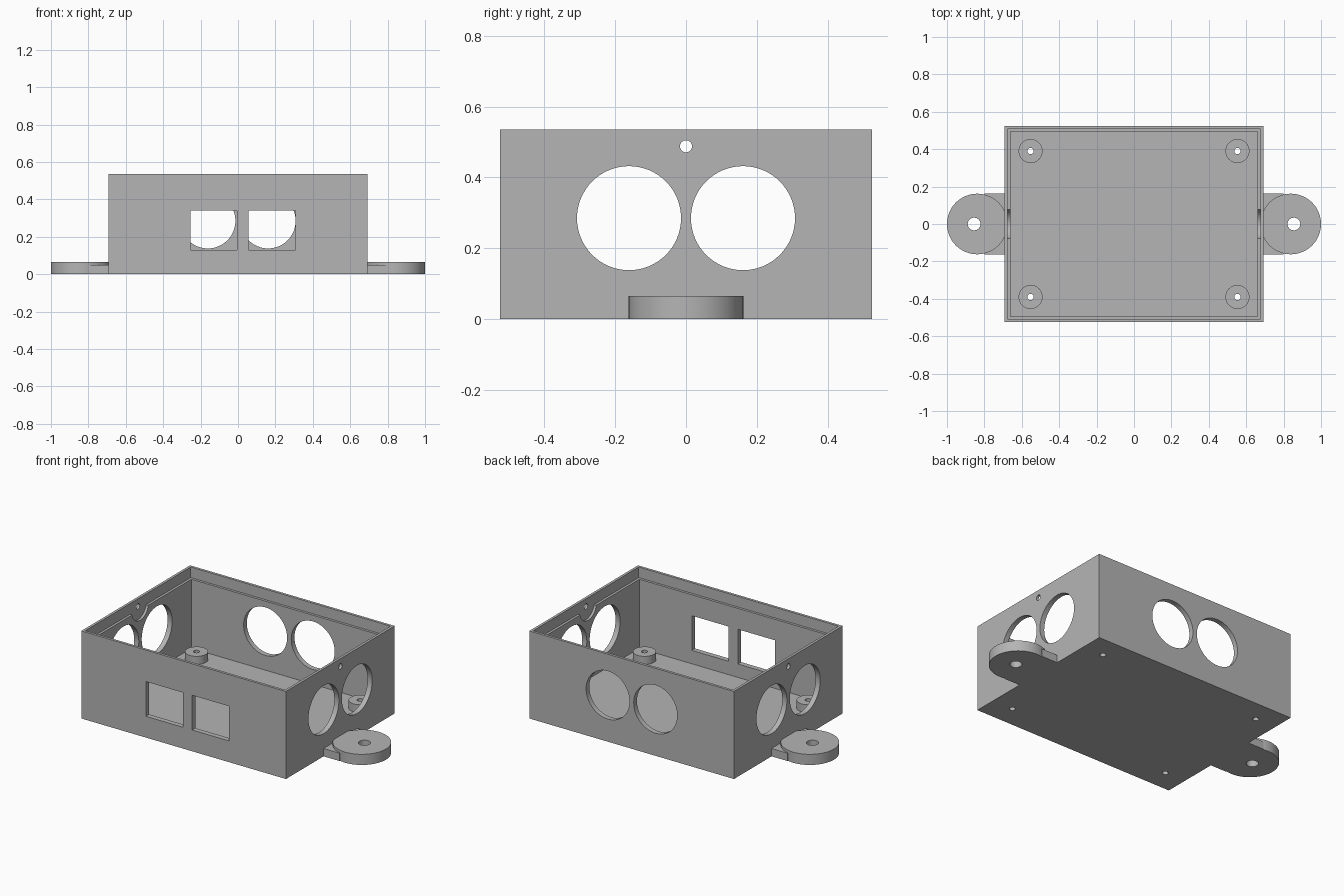
import bpy
from math import pi, radians
from mathutils import Matrix, Vector
import bmesh

cube = bpy.data.objects.get("Cube")
if cube:
    bpy.data.objects.remove(cube, do_unlink=True)

grey = bpy.data.materials.new("plain_grey")
grey.use_nodes = True
grey.diffuse_color = (0.46, 0.46, 0.46, 1)
grey.node_tree.nodes["Principled BSDF"].inputs["Base Color"].default_value = grey.diffuse_color

HX, HY, H = 0.692, 0.525, 0.535      # half length, half depth, height
WALL, RIM = 0.031, 0.016             # full wall and thin rim thickness
FLOOR, LEDGE = 0.048, 0.47


def add_object(name, bm):
    bmesh.ops.recalc_face_normals(bm, faces=bm.faces)
    mesh = bpy.data.meshes.new(name)
    bm.to_mesh(mesh)
    bm.free()
    mesh.materials.append(grey)
    ob = bpy.data.objects.new(name, mesh)
    bpy.context.collection.objects.link(ob)
    return ob


def box(name, low, high):
    low, high = Vector(low), Vector(high)
    bm = bmesh.new()
    bmesh.ops.create_cube(bm, size=1, matrix=Matrix.Translation((low + high) / 2)
                          @ Matrix.Diagonal((high - low).to_4d()))
    return add_object(name, bm)


def cylinder(name, centre, radius, length, axis="Z", sides=64):
    turn = {"X": Matrix.Rotation(pi / 2, 4, "Y"),
            "Y": Matrix.Rotation(pi / 2, 4, "X"), "Z": Matrix()}[axis]
    bm = bmesh.new()
    bmesh.ops.create_cone(bm, cap_ends=True, segments=sides, radius1=radius,
                          radius2=radius, depth=length,
                          matrix=Matrix.Translation(centre) @ turn)
    return add_object(name, bm)


def cut(target, cutter):
    mod = target.modifiers.new("cut", "BOOLEAN")
    mod.operation, mod.solver, mod.object = "DIFFERENCE", "EXACT", cutter
    bpy.context.view_layer.objects.active = target
    bpy.ops.object.modifier_apply(modifier=mod.name)
    bpy.data.objects.remove(cutter, do_unlink=True)


parts = []

# Open case with a stepped rim
case = box("case", (-HX, -HY, 0), (HX, HY, H))
parts.append(case)
cut(case, box("cavity", (WALL - HX, WALL - HY, FLOOR), (HX - WALL, HY - WALL, 1)))
cut(case, box("rim_step", (RIM - HX, RIM - HY, LEDGE), (HX - RIM, HY - RIM, 1)))

# Square windows in the front wall
for left in (-0.255, 0.057):
    cut(case, box("window", (left, -HY - 0.1, 0.13), (left + 0.25, -HY + 0.1, 0.342)))

# Paired round openings in the back wall and both ends
for s in (-1, 1):
    cut(case, cylinder("back_opening", (s * 0.161, HY, 0.285), 0.147, 0.2, "Y"))
    for end in (-1, 1):
        cut(case, cylinder("end_opening", (end * HX, s * 0.161, 0.285), 0.147, 0.2, "X"))

# Lid screw holes with a round relief in the ledge
for end in (-1, 1):
    cut(case, cylinder("relief", (end * (HX - RIM - 0.05), 0, 0.488), 0.08, 0.1, "X"))
    cut(case, cylinder("lid_hole", (end * HX, 0, 0.488), 0.017, 0.2, "X", 32))

# Hollow standoffs on the floor, drilled through
for x in (-0.553, 0.553):
    for y in (-0.39, 0.39):
        cut(case, cylinder("floor_hole", (x, y, 0), 0.017, 0.3, sides=32))
        post = cylinder("standoff", (x, y, 0.07), 0.064, 0.054)
        cut(post, cylinder("post_hole", (x, y, 0), 0.017, 0.3, sides=32))
        parts.append(post)

# Mounting tabs: a round ear on a slightly lower neck
for s, side in ((-1, "right"), (1, "left")):
    ear = cylinder(side + "_ear", (s * 0.838, 0, 0.0325), 0.162, 0.065)
    cut(ear, cylinder("ear_hole", (s * 0.855, 0, 0), 0.034, 0.3, sides=48))
    xs = sorted((s * 0.68, s * 0.8))
    neck = box(side + "_neck", (xs[0], -0.162, 0), (xs[1], 0.162, 0.048))
    parts += [ear, neck]

# Smooth the round walls, keep edges crisp
bpy.ops.object.select_all(action="DESELECT")
for ob in parts:
    ob.select_set(True)
bpy.context.view_layer.objects.active = case
bpy.ops.object.shade_smooth_by_angle(angle=radians(30))
